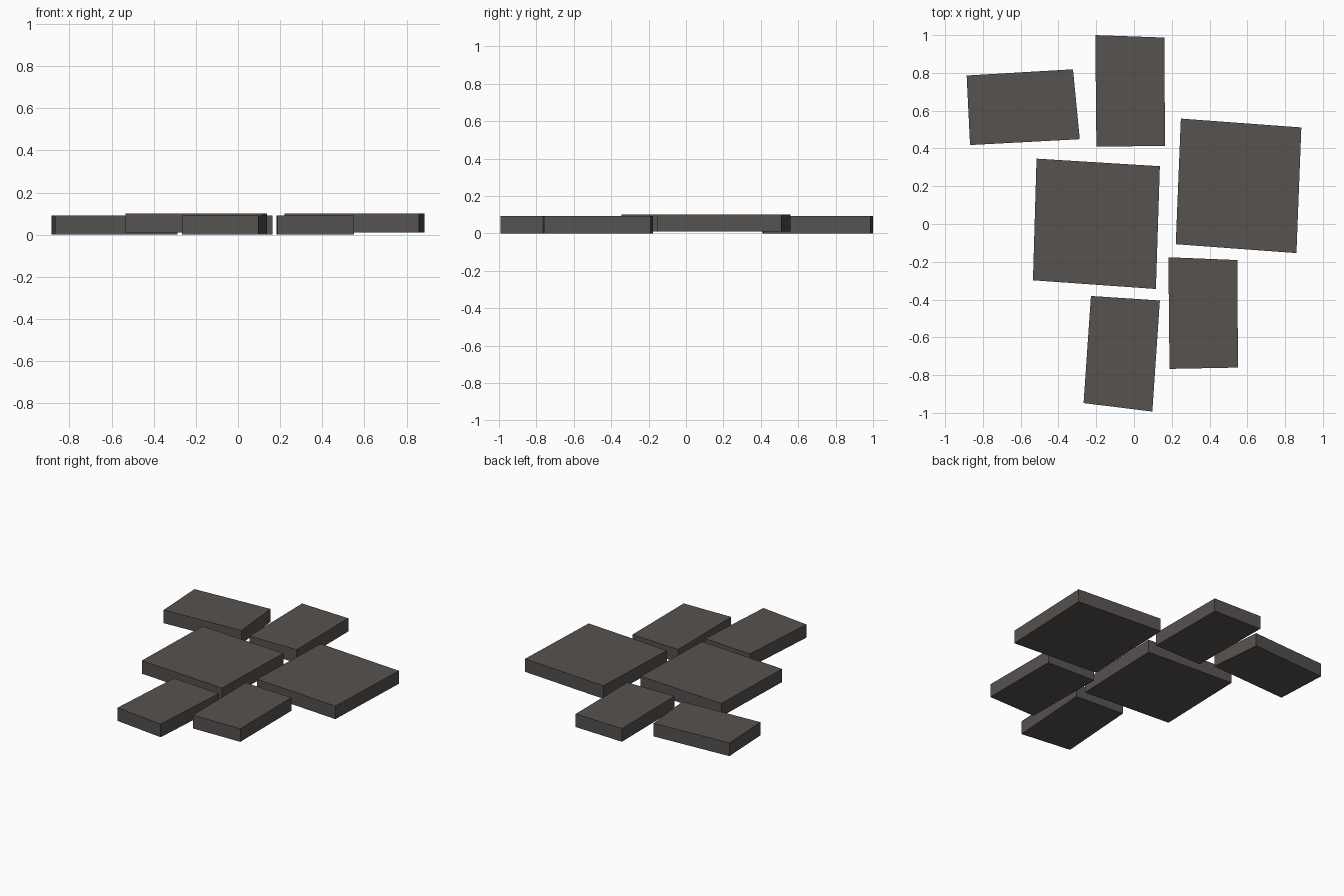
import bpy
import bmesh

if "Cube" in bpy.data.objects:
    bpy.data.objects.remove(bpy.data.objects["Cube"])

stone = bpy.data.materials.new("dark_grey_stone")
stone.diffuse_color = (0.092, 0.084, 0.080, 1)
stone.use_nodes = True
stone.node_tree.nodes["Principled BSDF"].inputs["Base Color"].default_value = stone.diffuse_color


def slab(name, outline, bottom, top):
    """Flat stone extruded from a four-cornered outline."""
    bm = bmesh.new()
    face = bm.faces.new([bm.verts.new((x, y, bottom)) for x, y in outline])
    ext = bmesh.ops.extrude_face_region(bm, geom=[face])
    verts = [g for g in ext["geom"] if isinstance(g, bmesh.types.BMVert)]
    bmesh.ops.translate(bm, verts=verts, vec=(0, 0, top - bottom))
    bmesh.ops.recalc_face_normals(bm, faces=bm.faces)
    mesh = bpy.data.meshes.new(name)
    bm.to_mesh(mesh)
    bm.free()
    mesh.materials.append(stone)
    obj = bpy.data.objects.new(name, mesh)
    bpy.context.collection.objects.link(obj)


# Small paving slabs, lying on the ground
small = {
    "small_slab_back_left": [(-.886, .786), (-.323, .819), (-.287, .449), (-.868, .418)],
    "small_slab_back": [(-.205, 1.0), (.161, .987), (.164, .414), (-.199, .409)],
    "small_slab_front_right": [(.182, -.176), (.548, -.191), (.550, -.760), (.188, -.767)],
    "small_slab_front": [(-.228, -.381), (.137, -.405), (.097, -.993), (-.267, -.948)],
}
for name, outline in small.items():
    slab(name, outline, 0.0, 0.092)

# Large paving slabs, sitting slightly higher
large = {
    "large_slab_right": [(.248, .558), (.886, .511), (.860, -.154), (.221, -.107)],
    "large_slab_centre": [(-.516, .346), (.137, .306), (.116, -.344), (-.535, -.298)],
}
for name, outline in large.items():
    slab(name, outline, 0.01, 0.101)
